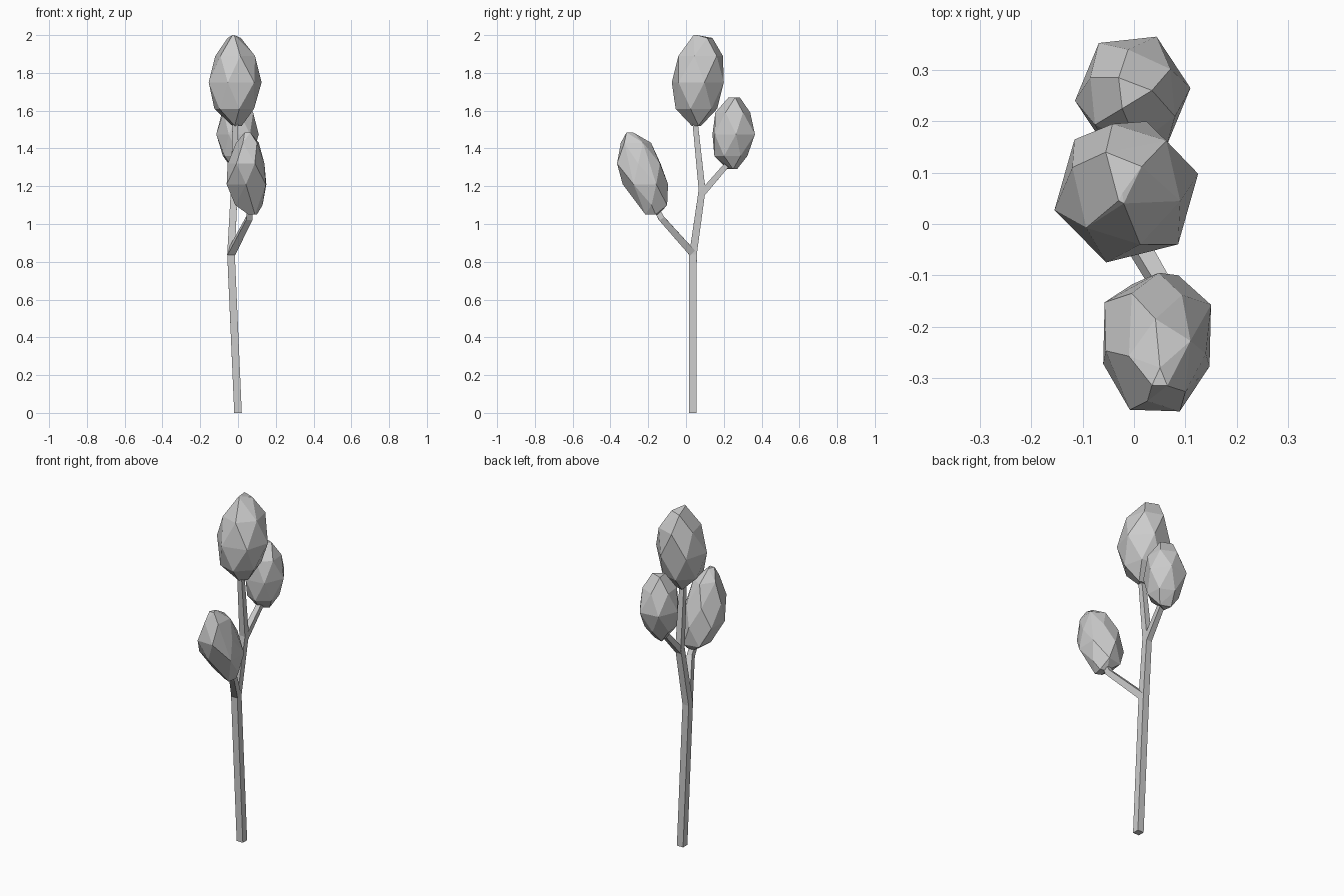
import bpy, bmesh, math
from mathutils import Vector

if "Cube" in bpy.data.objects:
    bpy.data.objects.remove(bpy.data.objects["Cube"])


def finish(bm, name):
    bmesh.ops.recalc_face_normals(bm, faces=bm.faces)
    me = bpy.data.meshes.new(name)
    bm.to_mesh(me)
    bm.free()
    ob = bpy.data.objects.new(name, me)
    bpy.context.collection.objects.link(ob)
    return ob


def limb(name, path):
    """Square tube through (x, y, z, half width) stations."""
    bm = bmesh.new()
    pts = [Vector(p[:3]) for p in path]
    rings = []
    for i, p in enumerate(pts):
        a = (p - pts[i - 1]).normalized() if i else Vector()
        b = (pts[i + 1] - p).normalized() if i < len(pts) - 1 else Vector()
        t = (a + b).normalized()
        if p.z == 0:
            t = Vector((0, 0, 1))
        u = Vector((1, 0, 0))
        u = (u - t * u.dot(t)).normalized()
        v = t.cross(u)
        h = path[i][3]
        rings.append([bm.verts.new(p + u * sx * h + v * sy * h)
                      for sx, sy in ((-1, -1), (1, -1), (1, 1), (-1, 1))])
    for r, s in zip(rings, rings[1:]):
        for k in range(4):
            bm.faces.new((r[k], r[(k + 1) % 4], s[(k + 1) % 4], s[k]))
    bm.faces.new(rings[0])
    bm.faces.new(rings[-1])
    return finish(bm, name)


def foliage(name, rings, turn=0.0):
    """Faceted hull of staggered rings: z, x min, x max, y min, y max, sides."""
    bm = bmesh.new()
    for i, (z, x0, x1, y0, y1, n) in enumerate(rings):
        ang = [turn + (k + 0.5 * (i % 2)) * math.tau / n for k in range(n)]
        cs = [math.cos(a) for a in ang]
        sn = [math.sin(a) for a in ang]
        for c, s in zip(cs, sn):
            fx = (c - min(cs)) / (max(cs) - min(cs))
            fy = (s - min(sn)) / (max(sn) - min(sn))
            bm.verts.new((x0 + (x1 - x0) * fx, y0 + (y1 - y0) * fy, z))
    res = bmesh.ops.convex_hull(bm, input=bm.verts)
    inner = [v for v in res["geom_interior"] if isinstance(v, bmesh.types.BMVert)]
    bmesh.ops.delete(bm, geom=inner, context='VERTS')
    bmesh.ops.dissolve_limit(bm, angle_limit=math.radians(5),
                             verts=bm.verts, edges=bm.edges)
    return finish(bm, name)


# Trunk and branches
limb("trunk", [(0, 0.036, 0, 0.02), (-0.037, 0.037, 0.84, 0.02),
               (-0.02, 0.085, 1.18, 0.018), (-0.015, 0.047, 1.55, 0.014)])
limb("front_branch", [(-0.037, 0.035, 0.845, 0.019), (0.06, -0.13, 1.03, 0.016),
                      (0.06, -0.175, 1.11, 0.015)])
limb("back_branch", [(-0.02, 0.088, 1.165, 0.017), (-0.005, 0.235, 1.335, 0.014)])

# Leaf clusters
foliage("top_foliage", [
    (1.52, -0.03, 0.02, 0.03, 0.08, 3),
    (1.61, -0.125, 0.085, -0.055, 0.165, 6),
    (1.75, -0.155, 0.125, -0.075, 0.20, 6),
    (1.89, -0.12, 0.09, -0.04, 0.195, 6),
    (1.985, -0.055, 0.015, 0.04, 0.14, 3),
    (2.0, -0.03, -0.02, 0.04, 0.06, 3)], 0.25)
foliage("front_foliage", [
    (1.05, 0.055, 0.10, -0.215, -0.145, 4),
    (1.10, -0.015, 0.13, -0.25, -0.10, 5),
    (1.21, -0.06, 0.15, -0.335, -0.095, 6),
    (1.32, -0.055, 0.14, -0.365, -0.135, 6),
    (1.43, -0.01, 0.11, -0.345, -0.185, 5),
    (1.485, 0.035, 0.065, -0.315, -0.28, 3)], 0.5)
foliage("back_foliage", [
    (1.29, -0.03, 0.03, 0.22, 0.27, 3),
    (1.36, -0.08, 0.075, 0.15, 0.325, 6),
    (1.475, -0.115, 0.11, 0.14, 0.365, 6),
    (1.59, -0.085, 0.08, 0.155, 0.34, 6),
    (1.67, -0.03, 0.035, 0.225, 0.285, 3)], 0.1)
